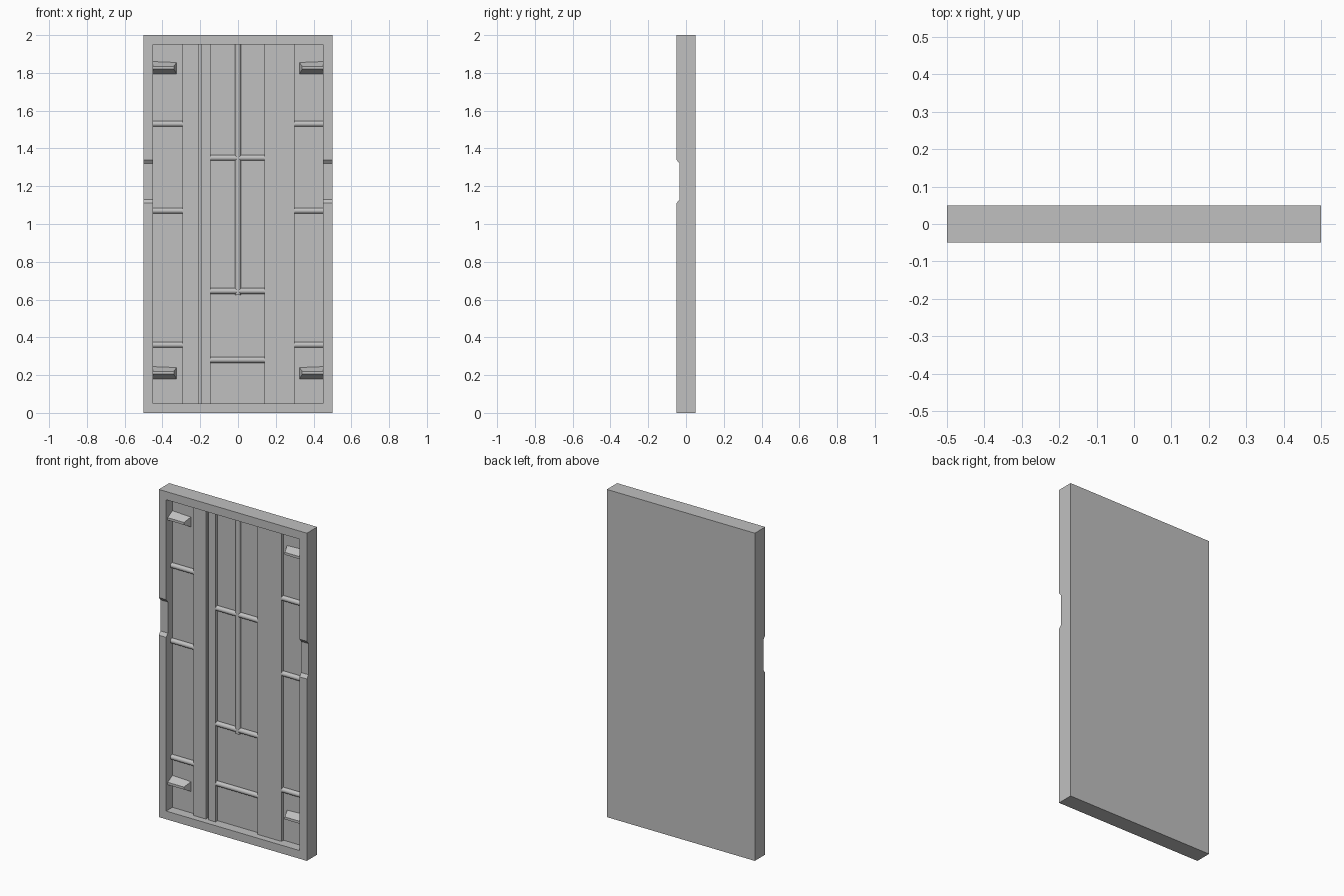
import bpy
import bmesh
import math
from mathutils import Vector, Matrix

cube = bpy.data.objects.get("Cube")
if cube:
    bpy.data.objects.remove(cube, do_unlink=True)

grey = bpy.data.materials.new("plain_grey")
grey.use_nodes = True
colour = (0.53, 0.53, 0.53, 1)
grey.diffuse_color = colour
grey.node_tree.nodes["Principled BSDF"].inputs["Base Color"].default_value = colour

FLOOR = 0.01    # front of the recessed panel
FRONT = -0.05   # front of the rim
BACK = 0.05
INNER = 0.45    # inside of the side rims


def finish(name, bm):
    bmesh.ops.recalc_face_normals(bm, faces=bm.faces)
    mesh = bpy.data.meshes.new(name)
    bm.to_mesh(mesh)
    bm.free()
    mesh.materials.append(grey)
    obj = bpy.data.objects.new(name, mesh)
    bpy.context.collection.objects.link(obj)
    return obj


def box(name, x0, x1, y0, y1, z0, z1):
    bm = bmesh.new()
    size = Matrix.Diagonal((x1 - x0, y1 - y0, z1 - z0, 1))
    centre = Matrix.Translation(((x0 + x1) / 2, (y0 + y1) / 2, (z0 + z1) / 2))
    bmesh.ops.create_cube(bm, size=1, matrix=centre @ size)
    return finish(name, bm)


def extrude_x(name, profile, x0, x1):
    bm = bmesh.new()
    face = bm.faces.new([bm.verts.new((x0, y, z)) for y, z in profile])
    moved = bmesh.ops.extrude_face_region(bm, geom=[face], use_keep_orig=True)
    verts = [g for g in moved["geom"] if isinstance(g, bmesh.types.BMVert)]
    bmesh.ops.translate(bm, verts=verts, vec=(x1 - x0, 0, 0))
    return finish(name, bm)


def rod(name, start, end, radius=0.015):
    a, b = Vector(start), Vector(end)
    axis = b - a
    turn = axis.to_track_quat("Z", "Y").to_matrix().to_4x4()
    bm = bmesh.new()
    bmesh.ops.create_cone(bm, cap_ends=True, segments=20, radius1=radius, radius2=radius,
                          depth=axis.length, matrix=Matrix.Translation((a + b) / 2) @ turn)
    obj = finish(name, bm)
    bpy.ops.object.select_all(action="DESELECT")
    obj.select_set(True)
    bpy.context.view_layer.objects.active = obj
    bpy.ops.object.shade_smooth_by_angle(angle=math.radians(40))
    return obj


def bracket(name, side, z):
    # tapered block fixed to the inside of the rim
    sections = ((0.325, 0), (0.335, 0.045))
    bm = bmesh.new()
    base = [(INNER, FLOOR, z + 0.035), (INNER, FLOOR, z - 0.03),
            (0.325, FLOOR, z - 0.03), (0.325, FLOOR, z + 0.03)]
    tip = [(INNER, FLOOR - 0.045, z + 0.01), (INNER, FLOOR - 0.045, z - 0.005),
           (0.34, FLOOR - 0.045, z - 0.005), (0.34, FLOOR - 0.045, z + 0.01)]
    low, high = [[bm.verts.new((side * x, y, h)) for x, y, h in ring] for ring in (base, tip)]
    bm.faces.new(low)
    bm.faces.new(high)
    for i in range(4):
        j = (i + 1) % 4
        bm.faces.new((low[i], low[j], high[j], high[i]))
    return finish(name, bm)


# Back panel and rim; each side rim has a shallow hand notch
box("back_panel", -0.5, 0.5, FLOOR, BACK, 0, 2)
box("bottom_rim", -INNER, INNER, FRONT, FLOOR, 0, 0.05)
box("top_rim", -INNER, INNER, FRONT, FLOOR, 1.95, 2)
rim_profile = [(FLOOR, 0), (FRONT, 0), (FRONT, 1.11), (-0.034, 1.13),
               (-0.034, 1.32), (FRONT, 1.34), (FRONT, 2), (FLOOR, 2)]

for label, side in (("left", 1), ("right", -1)):
    extrude_x(label + "_rim", rim_profile, side * INNER, side * 0.5)
    for z, level in ((0.21, "lower"), (1.825, "upper")):
        bracket(f"{label}_{level}_bracket", side, z)
    for i, z in enumerate((0.36, 1.07, 1.53)):
        rod(f"{label}_rod_{i + 1}", (side * 0.295, 0.005, z), (side * INNER, 0.005, z))

# Raised full-height strips
for name, x0, x1 in (("right_wide_strip", -0.295, -0.21),
                     ("right_narrow_strip", -0.193, -0.145),
                     ("left_strip", 0.14, 0.30)):
    box(name, x0, x1, -0.01, FLOOR, 0.05, 1.95)

# Rods in the middle bay
for i, z in enumerate((0.28, 0.645, 1.35)):
    rod(f"middle_rod_{i + 1}", (-0.145, 0.005, z), (0.14, 0.005, z))
rod("upright_rod", (0, 0.004, 0.625), (0, 0.004, 1.95))
